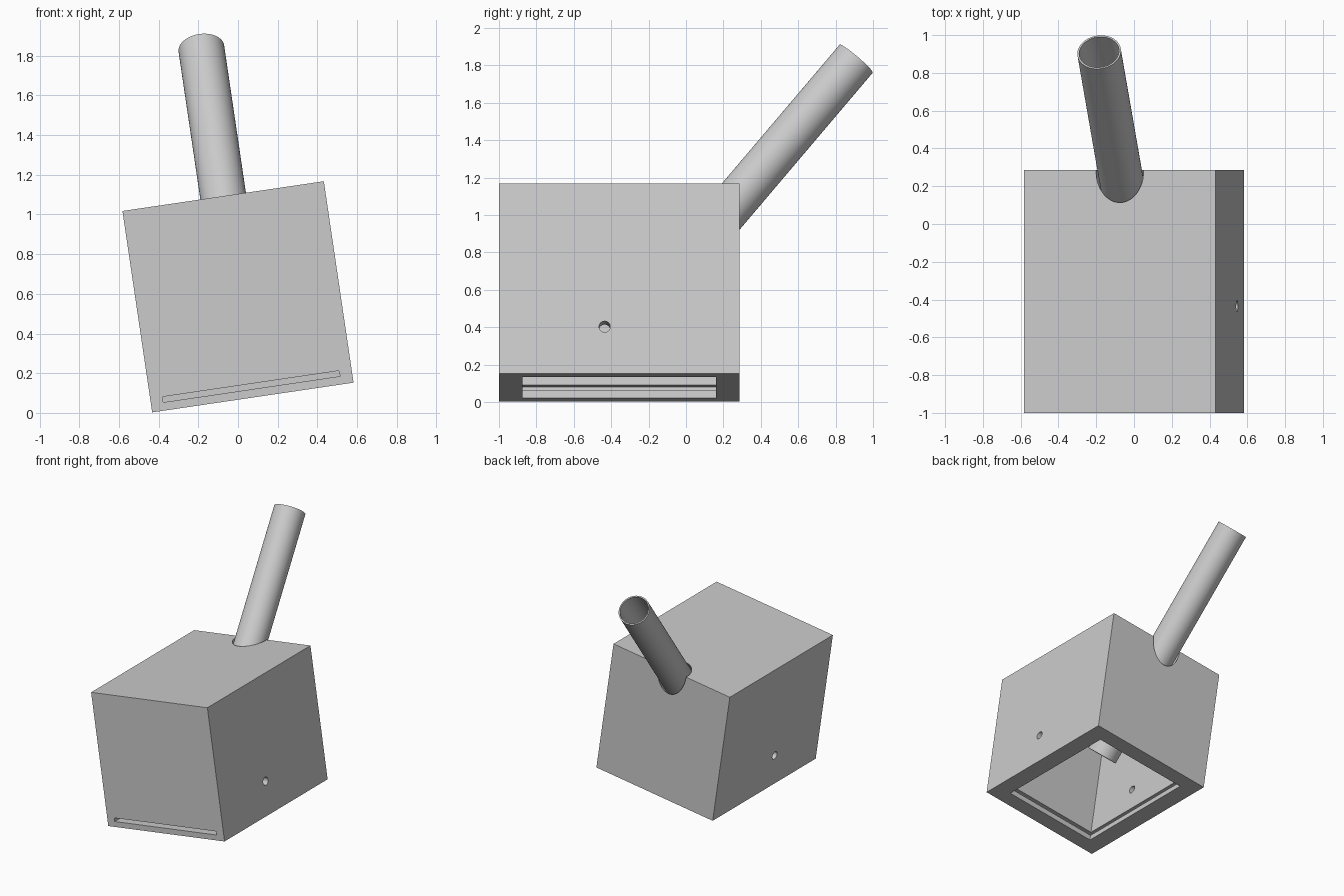
import bpy
from math import radians
from mathutils import Matrix, Vector

if "Cube" in bpy.data.objects:
    bpy.data.objects.remove(bpy.data.objects["Cube"], do_unlink=True)

grey = bpy.data.materials.new("light_grey")
grey.use_nodes = True
COLOUR = (0.6, 0.6, 0.6, 1.0)
grey.diffuse_color = COLOUR
grey.node_tree.nodes["Principled BSDF"].inputs["Base Color"].default_value = COLOUR

# Everything is laid out in the frame of the tilted box, centred on the box
FRAME = Matrix.Translation((0, -0.357, 0.585)) @ Matrix.Rotation(radians(-8.4), 4, 'Y')
W, D = 1.026, 1.285          # box width (and height), depth
WALL = 0.125
LEAN = Matrix.Rotation(radians(-40), 4, 'X')
TUBE_AT = Matrix.Translation((0, 0.6465, 0.525)) @ LEAN
TUBE_LENGTH = 1.93


def finish(name, local):
    ob = bpy.context.object
    ob.name = ob.data.name = name
    ob.matrix_world = FRAME @ local
    ob.data.materials.append(grey)
    return ob


def box(name, low, high):
    low, high = Vector(low), Vector(high)
    bpy.ops.mesh.primitive_cube_add(size=1)
    ob = bpy.context.object
    ob.data.transform(Matrix.Diagonal((*(high - low), 1)))
    return finish(name, Matrix.Translation((low + high) / 2))


def cylinder(name, radius, length, local, fill='NGON', sides=64):
    bpy.ops.mesh.primitive_cylinder_add(vertices=sides, radius=radius,
                                        depth=length, end_fill_type=fill)
    return finish(name, local)


def apply_modifier(ob, mod):
    bpy.context.view_layer.objects.active = ob
    bpy.ops.object.modifier_apply(modifier=mod.name)


def cut(ob, cutter):
    cutter.hide_render = True
    bpy.context.view_layer.update()
    mod = ob.modifiers.new("cut", 'BOOLEAN')
    mod.operation, mod.solver, mod.object = 'DIFFERENCE', 'EXACT', cutter
    apply_modifier(ob, mod)
    bpy.data.objects.remove(cutter, do_unlink=True)


def smooth(ob):
    bpy.ops.object.select_all(action='DESELECT')
    ob.select_set(True)
    bpy.context.view_layer.objects.active = ob
    bpy.ops.object.shade_smooth_by_angle(angle=radians(30))


# Box body, open underneath
h, d = W / 2, D / 2
body = box("box_body", (-h, -d, -h), (h, d, h))
cut(body, box("cavity", (-h + WALL, -d + WALL, -h - 0.2), (h - WALL, d - WALL, h - WALL)))

# Slide-in slot: through the front wall, grooved into the other three
cut(body, box("plate_slot", (-0.45, -d - 0.1, -h + 0.042), (0.45, d - 0.064, -h + 0.07)))

# Small hole through both side walls
cut(body, cylinder("side_hole", 0.03, 2, Matrix.Translation((0, -0.078, -0.26))
                   @ Matrix.Rotation(radians(90), 4, 'Y'), sides=32))

# Clearance hole for the tube through the upper back edge
cut(body, cylinder("tube_hole", 0.127, TUBE_LENGTH, TUBE_AT))
smooth(body)

# Hollow leaning tube
tube = cylinder("viewing_tube", 0.116, TUBE_LENGTH, TUBE_AT, fill='NOTHING')
shell = tube.modifiers.new("shell", 'SOLIDIFY')
shell.thickness, shell.offset = 0.01, -1
apply_modifier(tube, shell)
smooth(tube)
